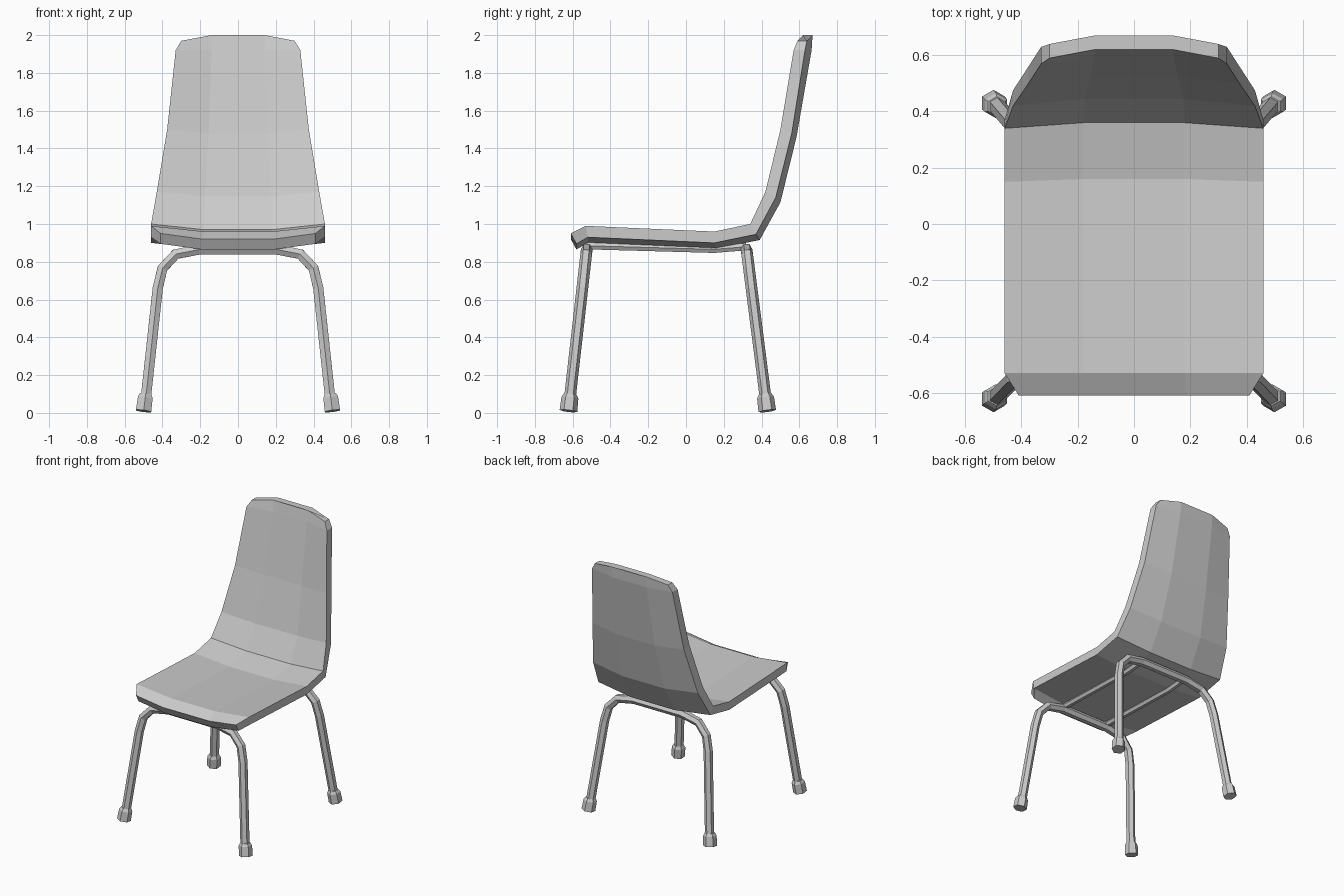
import bpy, bmesh
from mathutils import Vector

if "Cube" in bpy.data.objects:
    bpy.data.objects.remove(bpy.data.objects["Cube"])

grey = bpy.data.materials.new("grey")
grey.use_nodes = True
colour = (0.6, 0.6, 0.6, 1)
grey.diffuse_color = colour
grey.node_tree.nodes["Principled BSDF"].inputs["Base Color"].default_value = colour


def finish(name, bm):
    bmesh.ops.recalc_face_normals(bm, faces=bm.faces)
    mesh = bpy.data.meshes.new(name)
    bm.to_mesh(mesh)
    bm.free()
    mesh.materials.append(grey)
    obj = bpy.data.objects.new(name, mesh)
    bpy.context.collection.objects.link(obj)
    return obj


def loft(name, rings):
    """Join closed rings of points into a capped solid."""
    bm = bmesh.new()
    loops = [[bm.verts.new(p) for p in ring] for ring in rings]
    n = len(loops[0])
    for a, b in zip(loops, loops[1:]):
        for i in range(n):
            j = (i + 1) % n
            bm.faces.new((a[i], a[j], b[j], b[i]))
    bm.faces.new(loops[0])
    bm.faces.new(loops[-1])
    return finish(name, bm)


def tube(name, path, radii, side):
    """Sweep a hexagon along a path, one corner pointing along side."""
    path = [Vector(p) for p in path]
    rings = []
    for i, p in enumerate(path):
        before = (p - path[max(i - 1, 0)]).normalized()
        after = (path[min(i + 1, len(path) - 1)] - p).normalized()
        t = (before + after).normalized()
        b = (side - t * side.dot(t)).normalized()
        n = t.cross(b)
        r = radii[i]
        rings.append([p + b * r * c + n * r * s for c, s in
                      ((1, 0), (.5, .87), (-.5, .87), (-1, 0), (-.5, -.87), (.5, -.87))])
    return loft(name, rings)


# Seat shell rows: outer point, inner point, then thickness offset (y, z)
shell = [
    ((.41, -.61, .95), (.19, -.61, .92), (.03, -.055)),
    ((.46, -.53, .99), (.18, -.53, .96), (.01, -.06)),
    ((.46, .15, .96), (.18, .16, .93), (0, -.06)),
    ((.46, .34, 1.0), (.18, .36, .97), (.03, -.055)),
    ((.43, .42, 1.17), (.175, .445, 1.145), (.055, -.03)),
    ((.375, .5, 1.5), (.155, .525, 1.48), (.06, -.02)),
    ((.33, .57, 1.92), (.14, .605, 1.92), (.06, 0)),
    ((.30, .59, 1.97), (.14, .62, 2.0), (.05, 0)),
]
rings = []
for edge, mid, (dy, dz) in shell:
    e, m = Vector(edge), Vector(mid)
    front = [e, m, Vector((-m.x, m.y, m.z)), Vector((-e.x, e.y, e.z))]
    rings.append(front + [p + Vector((0, dy, dz)) for p in reversed(front)])
loft("seat_shell", rings)

# Bent leg frames with their feet
half = [(.49, .06), (.425, .66), (.40, .765), (.33, .84), (.2, .866)]
for name, y_top, y_foot in (("front", -.525, -.618), ("rear", .32, .425)):
    def spot(x, z):
        return Vector((x, y_top + (y_foot - y_top) * (.87 - z) / .82, z))
    right = [spot(-x, z) for x, z in half]
    left = [spot(x, z) for x, z in reversed(half)]
    tube(name + "_leg_frame", right + left, [.031] * 10, Vector((0, 1, 0)))
    for label, s in (("left", 1), ("right", -1)):
        tube(f"{name}_{label}_foot",
             [spot(s * x, z) for x, z in ((.5, .01), (.491, .08), (.489, .1))],
             [.047, .045, .034], Vector((0, 1, 0)))

# Runners under the seat joining the two frames
for label, s in (("left", 1), ("right", -1)):
    tube(label + "_runner",
         [(s * .19, -.525, .885), (s * .19, .15, .866), (s * .19, .32, .88)],
         [.022] * 3, Vector((1, 0, 0)))
